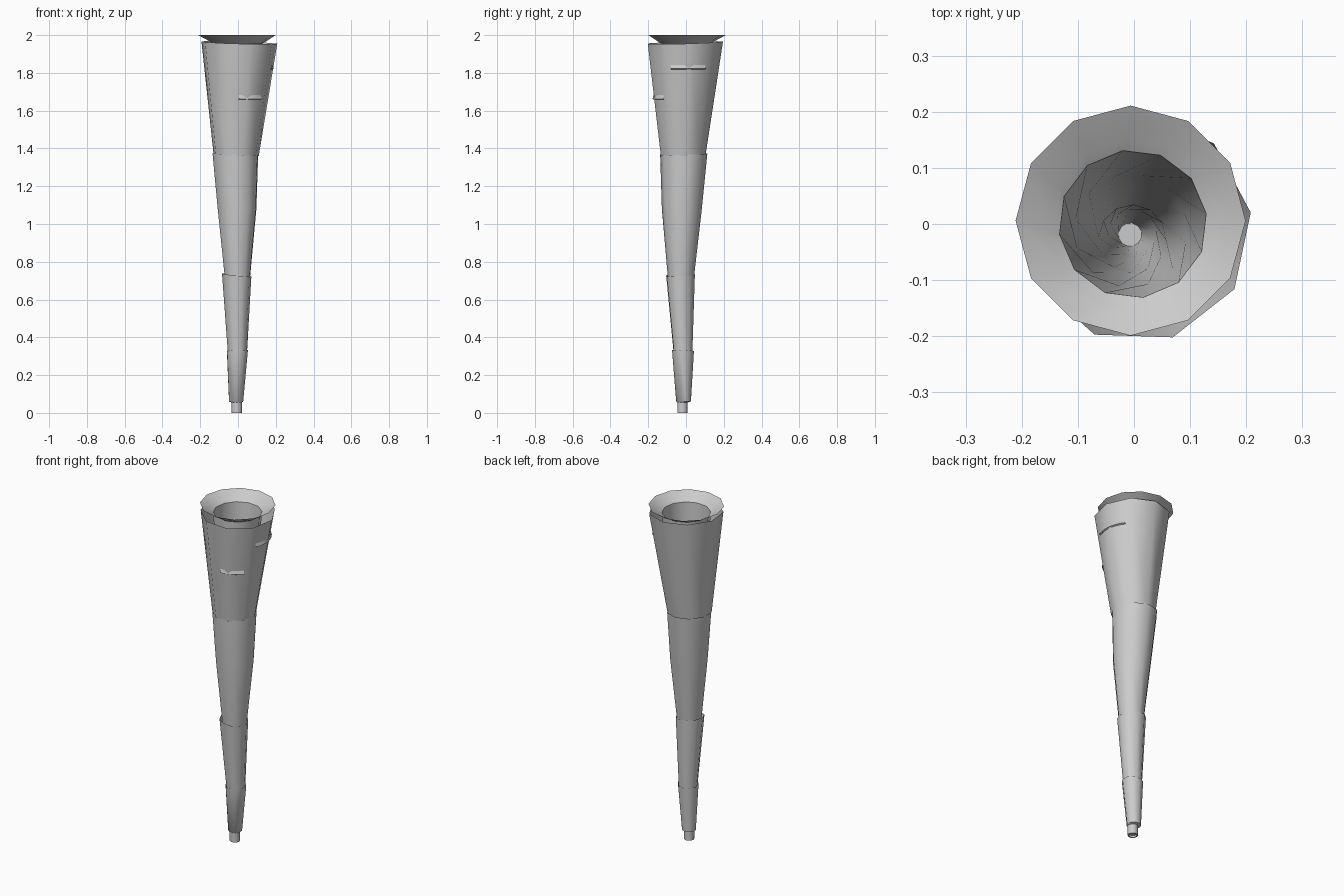
import bpy
import bmesh
import math

cube = bpy.data.objects.get("Cube")
if cube:
    bpy.data.objects.remove(cube)

# One plain grey for the whole horn
grey = bpy.data.materials.new("light_grey")
grey.use_nodes = True
grey.diffuse_color = (0.6, 0.6, 0.6, 1)
bsdf = next(n for n in grey.node_tree.nodes if n.type == 'BSDF_PRINCIPLED')
bsdf.inputs["Base Color"].default_value = (0.6, 0.6, 0.6, 1)
bsdf.inputs["Roughness"].default_value = 0.7


def loft(name, rings, sides, phase=0.0, twist=0.0, tilt=(0, 0), span=None, cap=False):
    """Skin rings of (centre x, centre y, radius, z); span makes an open arc in degrees."""
    bm = bmesh.new()
    rows = []
    for i, (cx, cy, r, z) in enumerate(rings):
        row = []
        for k in range(sides + (1 if span else 0)):
            a = math.radians(phase + twist * i + k * (span or 360) / sides)
            dx, dy = r * math.cos(a), r * math.sin(a)
            # only the first ring is cut at a slant
            dz = tilt[0] * dx + tilt[1] * dy if i == 0 else 0
            row.append(bm.verts.new((cx + dx, cy + dy, z + dz)))
        rows.append(row)
    for upper, lower in zip(rows, rows[1:]):
        for k in range(sides):
            n = (k + 1) % len(upper)
            bm.faces.new((upper[k], lower[k], lower[n], upper[n]))
    if cap:
        bm.faces.new(rows[-1])
    mesh = bpy.data.meshes.new(name)
    bm.to_mesh(mesh)
    bm.free()
    mesh.materials.append(grey)
    obj = bpy.data.objects.new(name, mesh)
    bpy.context.collection.objects.link(obj)
    bpy.ops.object.select_all(action='DESELECT')
    obj.select_set(True)
    bpy.context.view_layer.objects.active = obj
    bpy.ops.object.shade_smooth_by_angle(angle=math.radians(50))
    return obj


def flip(obj):
    """Turn the faces to look into the bore."""
    obj.data.flip_normals()


# Nested outer sections, each tucked into the rim of the next one down
loft("upper_section", [(0.006, -0.008, 0.204, 1.96), (-0.010, -0.018, 0.121, 1.36)],
     9, phase=8, tilt=(-0.03, 0.03))
loft("upper_middle_section", [(-0.014, -0.012, 0.125, 1.37), (-0.005, -0.022, 0.106, 1.08),
                              (-0.003, -0.027, 0.069, 0.715)],
     10, phase=15, tilt=(-0.03, 0.02))
loft("lower_middle_section", [(-0.007, -0.029, 0.078, 0.73), (-0.003, -0.016, 0.051, 0.32)],
     10, phase=5, tilt=(-0.1, 0.05))
loft("lower_section", [(-0.003, -0.016, 0.058, 0.33), (-0.010, -0.013, 0.039, 0.06),
                       (-0.007, -0.019, 0.027, 0.055)],
     10, phase=20, tilt=(0.05, -0.05))

# Narrow mouthpiece at the tip
loft("mouthpiece", [(-0.007, -0.019, 0.029, 0.08), (-0.007, -0.019, 0.028, 0.0),
                    (-0.007, -0.019, 0.021, 0.0)], 10)

# Flared dish around the mouth, with a step down into the bore
flip(loft("flared_rim", [(-0.006, 0.006, 0.205, 2.0), (0.0, 0.0, 0.152, 1.968),
                         (-0.002, 0.0, 0.132, 1.955)], 12, twist=4))

# Tapering twisted bore, closed just above the tip
flip(loft("bore", [(-0.002, 0.0, 0.132, 1.955), (-0.006, -0.012, 0.100, 1.37),
                   (-0.003, -0.026, 0.060, 0.75), (-0.003, -0.016, 0.042, 0.33),
                   (-0.007, -0.019, 0.021, 0.01)], 12, phase=8, twist=10, cap=True))


# Thin raised ridges on the upper section
def ridge(name, start, span, z):
    t = (z - 1.36) / 0.6
    cx, cy = -0.010 + 0.016 * t, -0.018 + 0.010 * t
    wall = 0.121 + 0.083 * t
    loft(name, [(cx, cy, wall - 0.005, z + 0.012), (cx, cy, wall + 0.001, z - 0.008),
                (cx, cy, wall - 0.007, z - 0.012)], 6, phase=start, span=span)


ridge("side_ridge", -22, 60, 1.83)
ridge("front_ridge", -88, 48, 1.67)
